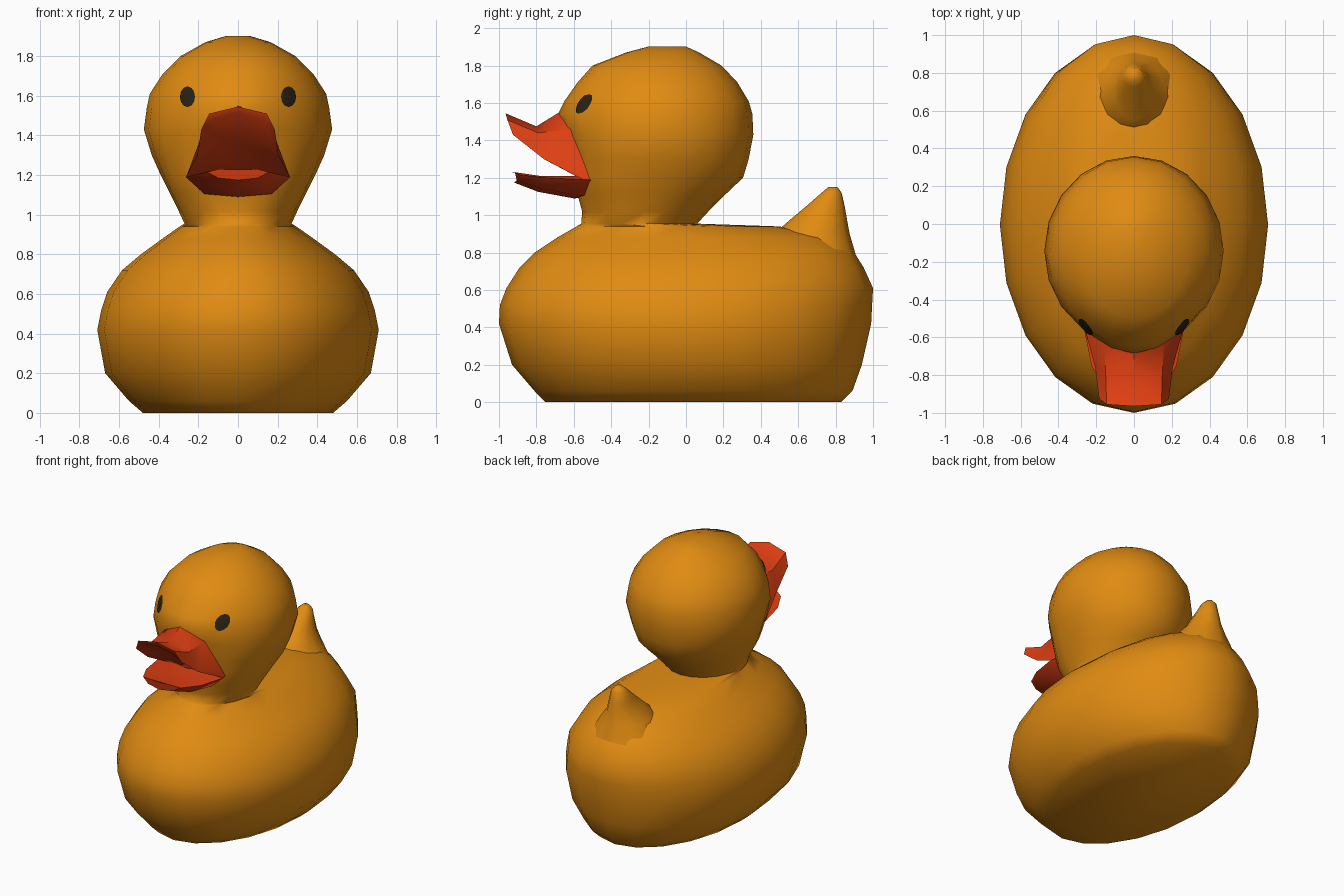
import bpy, bmesh, math
from mathutils import Vector
from mathutils.bvhtree import BVHTree

if "Cube" in bpy.data.objects:
    bpy.data.objects.remove(bpy.data.objects["Cube"])


def material(name, color):
    m = bpy.data.materials.new(name)
    m.diffuse_color = (*color, 1)
    m.use_nodes = True
    m.node_tree.nodes["Principled BSDF"].inputs["Base Color"].default_value = m.diffuse_color
    return m


YELLOW = material("duck_yellow", (0.75, 0.26, 0.006))
ORANGE = material("bill_orange", (0.74, 0.05, 0.006))
BLACK = material("eye_black", (0.022, 0.016, 0.007))


def finish(name, bm, mat, angle):
    bmesh.ops.recalc_face_normals(bm, faces=bm.faces)
    me = bpy.data.meshes.new(name)
    bm.to_mesh(me)
    bm.free()
    me.materials.append(mat)
    ob = bpy.data.objects.new(name, me)
    bpy.context.collection.objects.link(ob)
    bpy.ops.object.select_all(action='DESELECT')
    ob.select_set(True)
    bpy.context.view_layer.objects.active = ob
    bpy.ops.object.shade_smooth_by_angle(angle=math.radians(angle))
    return ob


def loft(name, rings, mat, angle):
    """Skin a list of closed point loops and cap both ends."""
    bm = bmesh.new()
    loops = [[bm.verts.new(p) for p in ring] for ring in rings]
    n = len(loops[0])
    for a, b in zip(loops, loops[1:]):
        for i in range(n):
            j = (i + 1) % n
            bm.faces.new((a[i], a[j], b[j], b[i]))
    bm.faces.new(loops[0])
    bm.faces.new(loops[-1])
    return finish(name, bm, mat, angle)


def oval(z, front, back, half_width, power=2.0, n=20):
    """Horizontal oval; power shapes how blunt its front half is."""
    mid, half = (front + back) / 2, (back - front) / 2
    pts = []
    for i in range(n):
        a = math.tau * i / n
        c, s = math.cos(a), math.sin(a)
        e = 2 / power if s < 0 else 1
        pts.append((half_width * math.copysign(abs(c) ** e, c),
                    mid + half * math.copysign(abs(s) ** e, s), z))
    return pts


# Body, neck and head: height, front y, back y, half width, front bluntness
body_rings = [
    (0.00, -0.75, 0.83, 0.48), (0.06, -0.81, 0.89, 0.55),
    (0.20, -0.93, 0.94, 0.67), (0.42, -1.00, 0.99, 0.71),
    (0.52, -0.995, 0.995, 0.69), (0.61, -0.96, 1.00, 0.66),
    (0.72, -0.89, 0.95, 0.585), (0.80, -0.81, 0.90, 0.49),
    (0.88, -0.69, 0.80, 0.38), (0.94, -0.585, 0.50, 0.295),
    (0.955, -0.56, 0.06, 0.27), (1.02, -0.555, 0.12, 0.30),
    (1.11, -0.58, 0.21, 0.345, 2.4), (1.20, -0.59, 0.305, 0.39, 2.4),
    (1.30, -0.61, 0.335, 0.435, 2.2), (1.43, -0.645, 0.36, 0.475),
    (1.54, -0.685, 0.355, 0.46, 1.75), (1.61, -0.65, 0.335, 0.445, 1.8),
    (1.71, -0.58, 0.275, 0.38), (1.80, -0.50, 0.19, 0.29),
    (1.87, -0.32, 0.07, 0.165), (1.902, -0.20, 0.0, 0.06),
]
body = loft("body_and_head", [oval(*r) for r in body_rings], YELLOW, 60)

# Upturned tail
tail_rings = [
    (0.78, 0.45, 0.91, 0.25), (0.90, 0.47, 0.875, 0.17),
    (0.97, 0.55, 0.862, 0.11), (1.05, 0.645, 0.848, 0.078),
    (1.12, 0.725, 0.832, 0.055), (1.15, 0.76, 0.81, 0.022),
]
loft("tail", [oval(*r, n=12) for r in tail_rings], YELLOW, 60)


def mirror_section(top_mid, top_side, corner, low_side, low_mid):
    """Closed bill section from its right half."""
    right = [top_side, corner, low_side]
    left = [(-x, y, z) for x, y, z in reversed(right)]
    return [top_mid, *right, low_mid, *left]


# Upper bill, from inside the head to the raised tip
upper = [
    mirror_section((0, -0.50, 1.54), (0.14, -0.45, 1.46), (0.22, -0.38, 1.20),
                   (0.12, -0.42, 1.19), (0, -0.45, 1.19)),
    mirror_section((0, -0.67, 1.555), (0.16, -0.63, 1.46), (0.262, -0.55, 1.19),
                   (0.13, -0.59, 1.21), (0, -0.61, 1.22)),
    mirror_section((0, -0.80, 1.475), (0.15, -0.79, 1.44), (0.205, -0.76, 1.30),
                   (0.12, -0.76, 1.35), (0, -0.76, 1.37)),
    mirror_section((0, -0.965, 1.545), (0.145, -0.955, 1.51), (0.185, -0.925, 1.43),
                   (0.13, -0.94, 1.48), (0, -0.955, 1.515)),
]
loft("upper_bill", upper, ORANGE, 45)

# Lower bill
lower = [
    mirror_section((0, -0.42, 1.22), (0.14, -0.40, 1.22), (0.22, -0.38, 1.18),
                   (0.15, -0.40, 1.11), (0, -0.42, 1.10)),
    mirror_section((0, -0.60, 1.205), (0.15, -0.58, 1.21), (0.265, -0.55, 1.19),
                   (0.17, -0.56, 1.105), (0, -0.60, 1.09)),
    mirror_section((0, -0.78, 1.205), (0.14, -0.78, 1.21), (0.225, -0.75, 1.20),
                   (0.15, -0.77, 1.14), (0, -0.79, 1.125)),
    mirror_section((0, -0.93, 1.23), (0.10, -0.915, 1.23), (0.155, -0.885, 1.215),
                   (0.10, -0.905, 1.185), (0, -0.92, 1.175)),
]
loft("lower_bill", lower, ORANGE, 45)

# Eyes: thin ovals laid on the head surface
bm = bmesh.new()
bm.from_mesh(body.data)
surface = BVHTree.FromBMesh(bm)
bm.free()
for side, label in ((-1, "left"), (1, "right")):
    bm = bmesh.new()

    def on_head(radius, a):
        x = side * 0.255 + 0.038 * radius * math.cos(a)
        z = 1.595 + 0.052 * radius * math.sin(a)
        hit, normal, _, _ = surface.ray_cast(Vector((x, -2, z)), Vector((0, 1, 0)))
        return bm.verts.new(hit + Vector((0, -0.009, 0)))

    angles = [math.tau * i / 12 for i in range(12)]
    inner = [on_head(0.5, a) for a in angles]
    outer = [on_head(1.0, a) for a in angles]
    centre = on_head(0, 0)
    for i in range(12):
        j = (i + 1) % 12
        bm.faces.new((centre, inner[i], inner[j]))
        bm.faces.new((inner[i], outer[i], outer[j], inner[j]))
    eye = finish(label + "_eye", bm, BLACK, 60)
    # keep the open oval facing forward
    if sum(p.normal.y for p in eye.data.polygons) > 0:
        eye.data.flip_normals()
